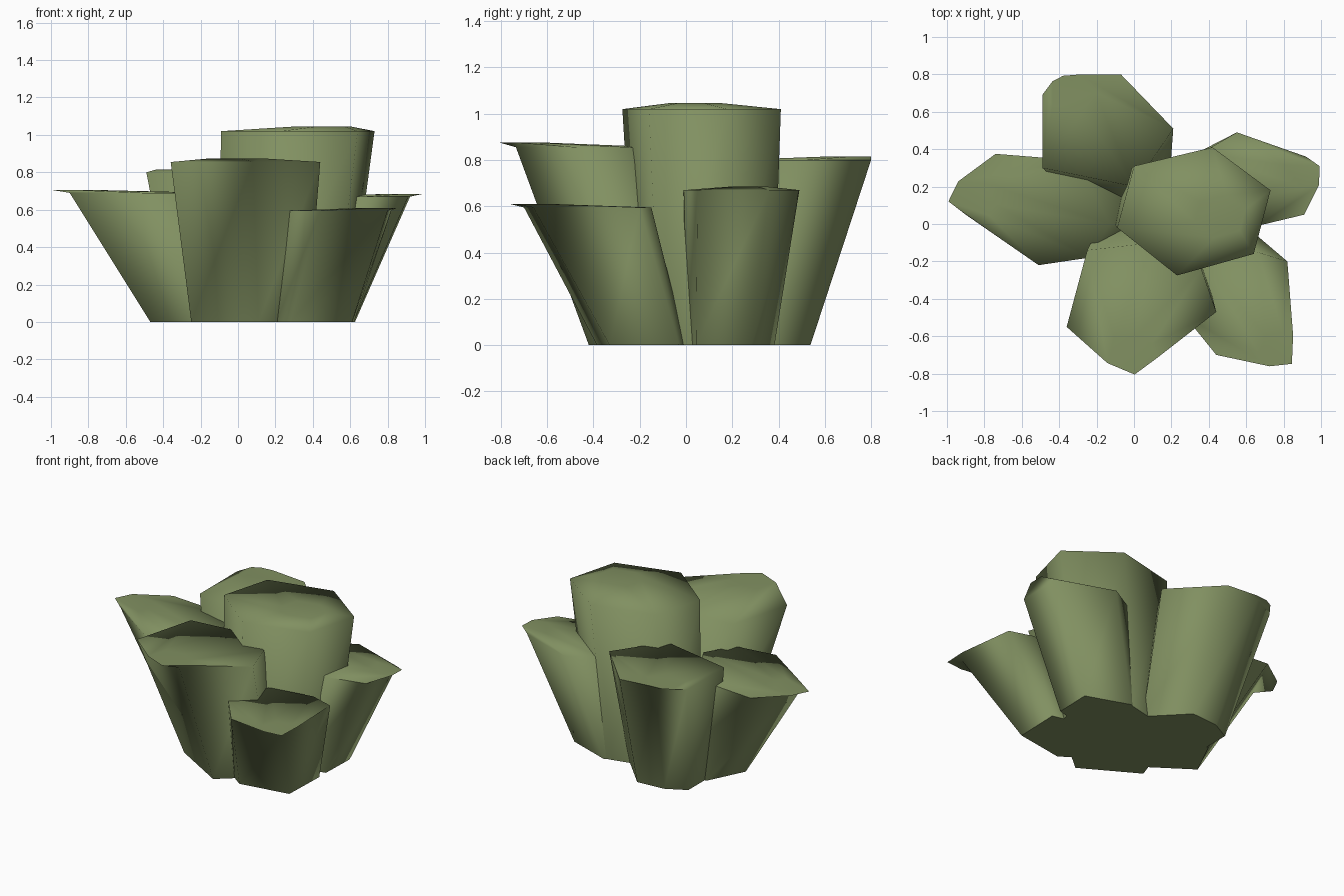
import bpy, math
from mathutils import Vector

if "Cube" in bpy.data.objects:
    bpy.data.objects.remove(bpy.data.objects["Cube"])

moss = bpy.data.materials.new("moss_green")
moss.diffuse_color = (0.22, 0.28, 0.12, 1)
moss.use_nodes = True
moss.node_tree.nodes["Principled BSDF"].inputs["Base Color"].default_value = moss.diffuse_color


def column(name, rim, height, base_centre, base_scale, cap_centre, cap_rise,
           cap_scale=0.33, base=None):
    """Leaning six-sided column: base ring, rim ring, small offset cap ring."""
    rim = [Vector(p) for p in rim]
    n = len(rim)
    lo = Vector((min(p.x for p in rim), min(p.y for p in rim)))
    hi = Vector((max(p.x for p in rim), max(p.y for p in rim)))
    mid = (lo + hi) / 2
    verts = []
    for centre, scale, z in ((base_centre, base_scale, 0),
                             (mid, 1, height),
                             (cap_centre, cap_scale, height + cap_rise)):
        for p in rim:
            q = Vector(centre) + (p - mid) * scale
            verts.append((q.x, q.y, z))
    if base:
        verts[:n] = [(x, y, 0) for x, y in base]
    faces = [tuple(reversed(range(n))), tuple(range(2 * n, 3 * n))]
    for r in range(2):
        for i in range(n):
            j = (i + 1) % n
            faces.append((r * n + i, r * n + j, (r + 1) * n + j, (r + 1) * n + i))
    mesh = bpy.data.meshes.new(name)
    mesh.from_pydata(verts, [], faces)
    mesh.materials.append(moss)
    ob = bpy.data.objects.new(name, mesh)
    bpy.context.collection.objects.link(ob)
    bpy.ops.object.select_all(action='DESELECT')
    ob.select_set(True)
    bpy.context.view_layer.objects.active = ob
    bpy.ops.object.shade_smooth_by_angle(angle=math.radians(88))
    # crisp edge around the flat underside
    for e in mesh.edges:
        if max(e.vertices) < n:
            e.use_edge_sharp = True
    return ob


# Tall middle column
column("centre_column",
       [(0, .31), (-.09, -.02), (.23, -.275), (.64, -.16), (.73, .18), (.42, .41)],
       1.02, (.24, .08), .86, (.46, .04), .026)
# Ring of outward-leaning columns
column("front_column",
       [(-.25, -.14), (-.36, -.55), (.08, -.735), (.44, -.47), (.36, -.24), (.10, -.10)],
       .855, (.07, -.17), .78, (-.01, -.70), .02,
       base=[(-.16, .05), (-.25, -.21), (.11, -.42), (.37, -.20), (.30, 0), (.10, .08)])
column("left_column",
       [(-.74, .375), (-.90, .05), (-.51, -.22), (-.24, -.18), (-.13, 0), (-.30, .34)],
       .69, (-.18, .06), .75, (-.865, .13), .015)
column("back_column",
       [(-.07, .80), (-.32, .78), (-.49, .69), (-.49, .30), (0, .20), (.21, .51)],
       .80, (-.07, .31), .76, (-.32, .70), .015)
column("front_right_column",
       [(.37, -.20), (.27, -.49), (.44, -.70), (.80, -.66), (.82, -.20), (.66, -.15)],
       .595, (.415, -.21), .75, (.76, -.67), .015,
       base=[(.30, -.03), (.205, -.33), (.28, -.385), (.61, -.33), (.62, -.03), (.50, 0)])
column("right_column",
       [(.55, .49), (.36, .38), (.42, .10), (.66, -.01), (.91, .05), (.92, .36)],
       .67, (.41, .19), .77, (.90, .27), .015)
